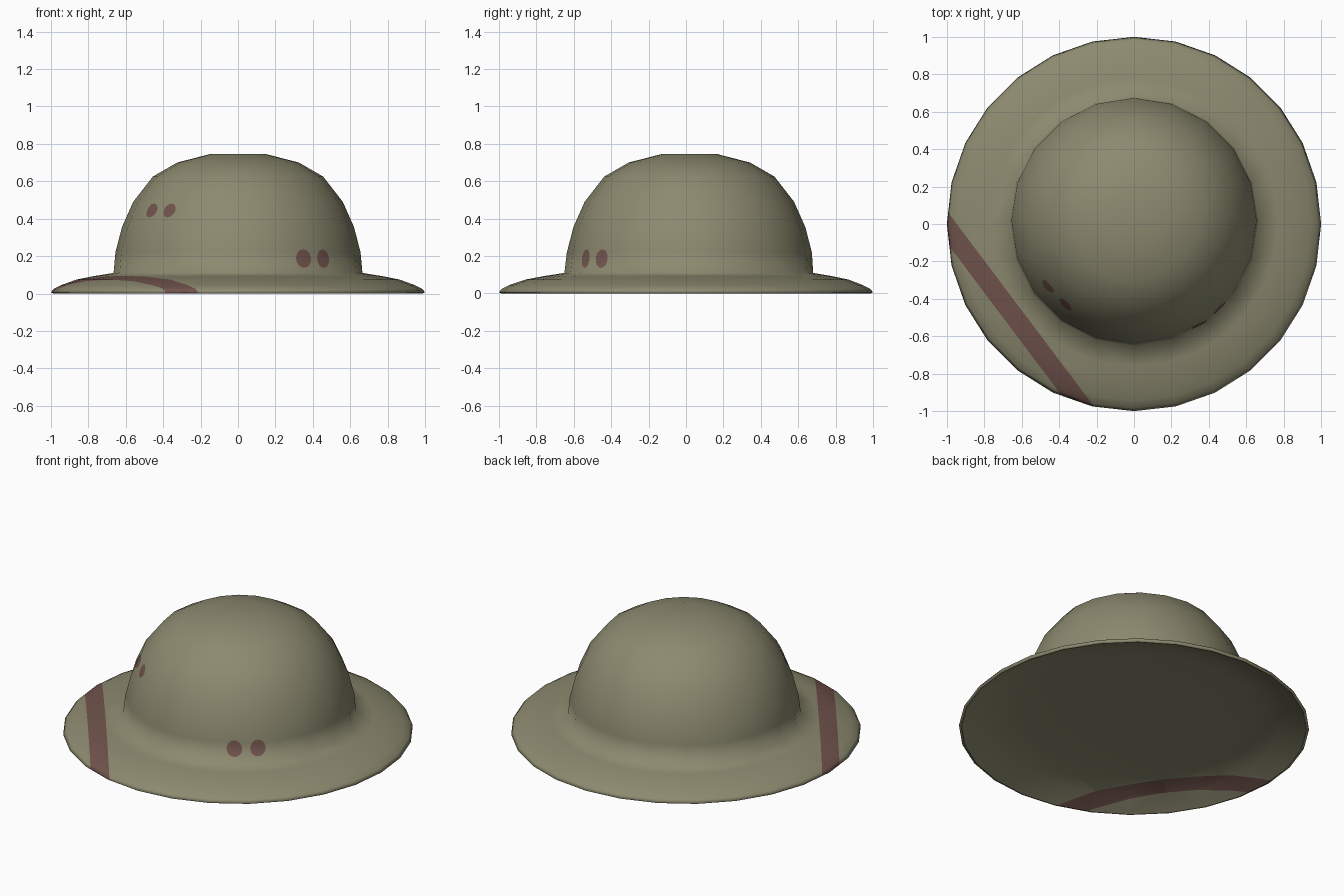
import bpy, bmesh, math
from mathutils import Vector
from mathutils.bvhtree import BVHTree
from mathutils.interpolate import poly_3d_calc

if "Cube" in bpy.data.objects:
    bpy.data.objects.remove(bpy.data.objects["Cube"])


def material(name, rgb):
    m = bpy.data.materials.new(name)
    m.diffuse_color = (*rgb, 1)
    m.use_nodes = True
    m.node_tree.nodes["Principled BSDF"].inputs["Base Color"].default_value = m.diffuse_color
    return m


olive = material("olive paint", (0.264, 0.254, 0.160))
rust = material("dull red paint", (0.165, 0.087, 0.073))


def make_object(bm, name, mats, normals=None):
    me = bpy.data.meshes.new(name)
    bm.to_mesh(me)
    ob = bpy.data.objects.new(name, me)
    bpy.context.collection.objects.link(ob)
    for m in mats:
        me.materials.append(m)
    for p in me.polygons:
        p.use_smooth = True
    if normals:
        me.normals_split_custom_set_from_vertices(normals)


# Stack of rings (radius, height, y shift, sides), first ring capped
def turned(rings, up):
    bm = bmesh.new()
    loops = [[bm.verts.new((r * math.cos(math.tau * i / n),
                            y + r * math.sin(math.tau * i / n), z)) for i in range(n)]
             for r, z, y, n in rings]
    bm.faces.new(loops[0])
    for a, b in zip(loops, loops[1:]):
        n, m = len(a), len(b)
        i = j = 0
        while i < n or j < m:
            da, db = (i + 1) / n, (j + 1) / m
            p, q = a[i % n], b[j % m]
            if n == m:
                bm.faces.new((p, q, b[(j + 1) % m], a[(i + 1) % n]))
                i, j = i + 1, j + 1
            elif j < m and (db <= da or i >= n):
                bm.faces.new((p, q, b[(j + 1) % m]))
                j += 1
            else:
                bm.faces.new((p, q, a[(i + 1) % n]))
                i += 1
    bmesh.ops.recalc_face_normals(bm, faces=bm.faces)
    bm.faces.ensure_lookup_table()
    bm.normal_update()
    if (bm.faces[0].normal.z > 0) != up:
        bmesh.ops.reverse_faces(bm, faces=bm.faces)
    bm.normal_update()
    return bm


# Stripe across the front left of the brim
def paint_stripe(bm):
    across = Vector((-0.799, -0.601, 0)).normalized()
    inner, outer = 0.757, 0.860
    for d in (inner, outer):
        bmesh.ops.bisect_plane(bm, geom=bm.verts[:] + bm.edges[:] + bm.faces[:],
                               plane_co=across * d, plane_no=across)
    for f in bm.faces:
        f.material_index = int(inner < f.calc_center_median().dot(across) < outer)


# Outer shell: crown, brim and rolled edge
shell = turned([(0.15, 0.745, 0.018, 20), (0.325, 0.70, 0.018, 20), (0.455, 0.625, 0.018, 20),
                (0.56, 0.49, 0.018, 20), (0.62, 0.355, 0.018, 20), (0.655, 0.22, 0.018, 20),
                (0.665, 0.11, 0.015, 20), (0.77, 0.093, 0.01, 28), (0.865, 0.074, 0.005, 28),
                (0.945, 0.045, 0, 28), (0.985, 0.025, 0, 28), (1.0, 0.006, 0, 28),
                (0.985, 0.0, 0, 28)], True)
surface = BVHTree.FromBMesh(shell)
shell.faces.ensure_lookup_table()


# Painted dots: thin discs laid on the crown, shaded like the surface below
def dot(name, x, y, z, width, height):
    out = Vector((x, y, z * 0.4)).normalized()
    side = Vector((-y, x, 0)).normalized()
    up = out.cross(side)
    centre = surface.find_nearest(Vector((x, y, z)))[0]
    bm = bmesh.new()
    normals = []

    def lay(u, v):
        start = centre + side * u + up * v + out * 0.3
        hit, _, index, _ = surface.ray_cast(start, -out)
        corners = shell.faces[index].verts
        weights = poly_3d_calc([c.co for c in corners], hit)
        normal = sum((c.normal * w for c, w in zip(corners, weights)), Vector())
        normals.append(normal.normalized())
        return bm.verts.new(hit + out * 0.0025)

    n = 16
    mid, prev = lay(0, 0), None
    for k in (1, 2, 3, 4):
        ring = [lay(width * k / 4 * math.cos(math.tau * i / n),
                    height * k / 4 * math.sin(math.tau * i / n)) for i in range(n)]
        for i in range(n):
            j = (i + 1) % n
            bm.faces.new((prev[i], ring[i], ring[j], prev[j]) if prev
                         else (mid, ring[i], ring[j]))
        prev = ring
    bm.normal_update()
    bmesh.ops.reverse_faces(bm, faces=[f for f in bm.faces if f.normal.dot(out) < 0])
    make_object(bm, name, [rust], normals)


dot("low_dot_left", 0.352, -0.54, 0.187, 0.045, 0.050)
dot("low_dot_right", 0.457, -0.453, 0.187, 0.045, 0.050)
dot("high_dot_left", -0.463, -0.335, 0.445, 0.042, 0.040)
dot("high_dot_right", -0.368, -0.432, 0.445, 0.042, 0.040)

paint_stripe(shell)
make_object(shell, "helmet_shell", [olive, rust])

# Closed underside, arched along with the brim
under = turned([(0.33, 0.105, 0.01, 28), (0.665, 0.100, 0.01, 28), (0.77, 0.087, 0.008, 28),
                (0.865, 0.062, 0.004, 28), (0.985, 0.0, 0, 28)], False)
paint_stripe(under)
make_object(under, "underside", [olive, rust])
